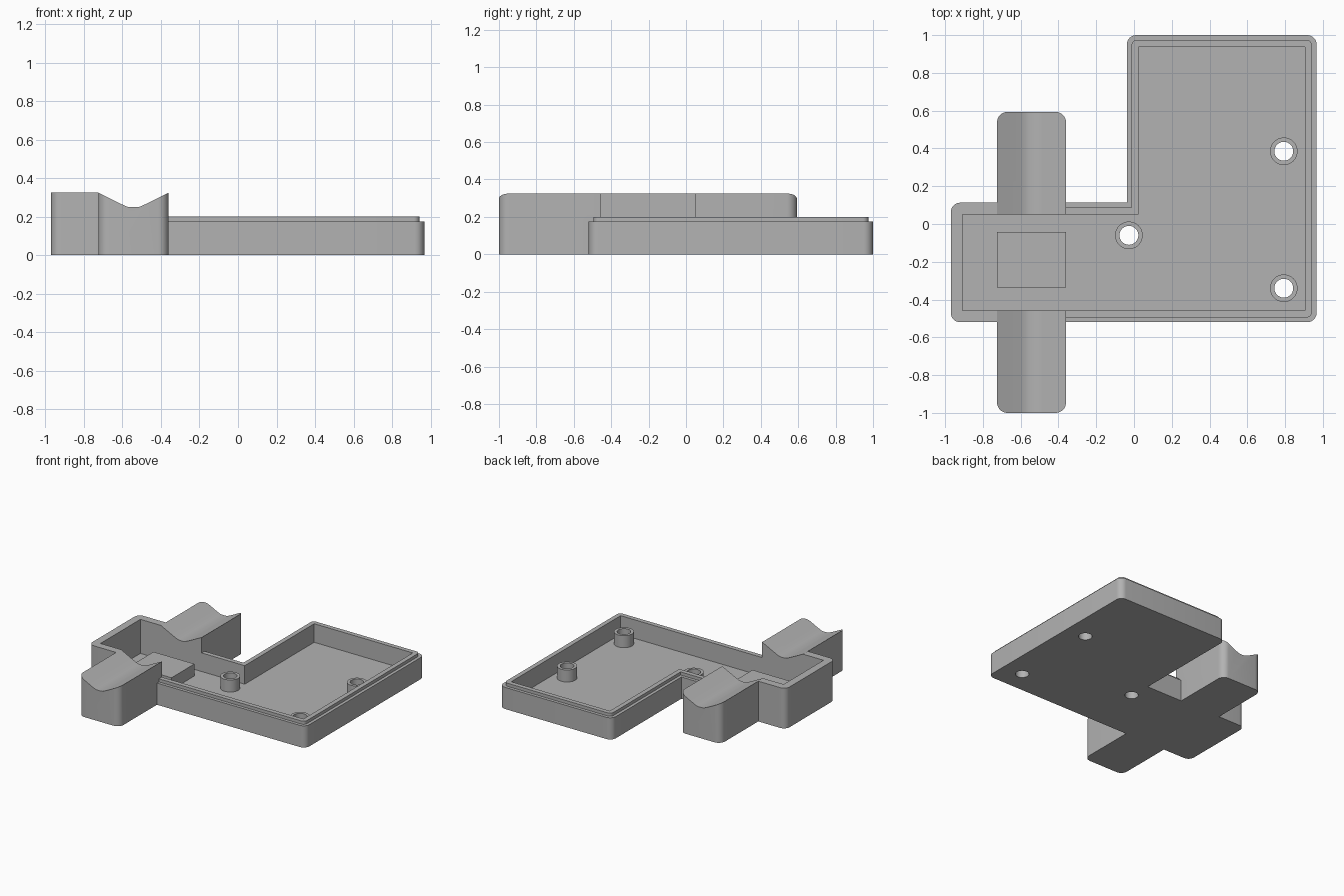
import bpy, bmesh, math
from mathutils import Vector

if "Cube" in bpy.data.objects:
    bpy.data.objects.remove(bpy.data.objects["Cube"], do_unlink=True)

grey = bpy.data.materials.new("plain grey plastic")
grey.use_nodes = True
grey.diffuse_color = (0.45, 0.45, 0.45, 1)
grey.node_tree.nodes["Principled BSDF"].inputs["Base Color"].default_value = (0.45, 0.45, 0.45, 1)


def rounded(corners, steps=8):
    """Outline from right-angled (x, y, radius) corners."""
    out = []
    for i, (x, y, r) in enumerate(corners):
        p = Vector((x, y))
        if r == 0:
            out.append(p)
            continue
        a = (Vector(corners[i - 1][:2]) - p).normalized()
        b = (Vector(corners[(i + 1) % len(corners)][:2]) - p).normalized()
        for k in range(steps + 1):
            t = math.pi / 2 * k / steps
            out.append(p + r * (a + b - b * math.cos(t) - a * math.sin(t)))
    return out


def prism(name, outline, low, high, along_y=False):
    """Extrude a plan outline up z, or an x-z profile along y."""
    bm = bmesh.new()
    place = (lambda p: (p[0], low, p[1])) if along_y else (lambda p: (p[0], p[1], low))
    face = bm.faces.new([bm.verts.new(place(p)) for p in outline])
    new = bmesh.ops.extrude_face_region(bm, geom=[face])["geom"]
    step = Vector((0, high - low, 0)) if along_y else Vector((0, 0, high - low))
    bmesh.ops.translate(bm, verts=[v for v in new if isinstance(v, bmesh.types.BMVert)], vec=step)
    bmesh.ops.recalc_face_normals(bm, faces=bm.faces)
    mesh = bpy.data.meshes.new(name)
    bm.to_mesh(mesh)
    bm.free()
    mesh.materials.append(grey)
    obj = bpy.data.objects.new(name, mesh)
    bpy.context.collection.objects.link(obj)
    return obj


def activate(obj):
    bpy.ops.object.select_all(action="DESELECT")
    obj.select_set(True)
    bpy.context.view_layer.objects.active = obj


def combine(target, tool, operation):
    tool.hide_render = True
    activate(target)
    mod = target.modifiers.new(operation, "BOOLEAN")
    mod.operation, mod.object, mod.solver = operation, tool, "EXACT"
    bpy.ops.object.modifier_apply(modifier=mod.name)
    bpy.data.objects.remove(tool, do_unlink=True)


def ell(inset, r):
    """L-shaped plan, moved inwards by inset."""
    left, right, front, back = -0.97 + inset, 0.967 - inset, -0.52 + inset, 1 - inset
    nook_x, nook_y = -0.038 + inset, 0.113 - inset
    return rounded([(left, front, r), (right, front, r), (right, back, r),
                    (nook_x, back, r), (nook_x, nook_y, 0), (left, nook_y, r)])


def circle(x, y, r, n=40):
    return [(x + r * math.cos(math.tau * k / n), y + r * math.sin(math.tau * k / n)) for k in range(n)]


FLOOR, POST_TOP = 0.05, 0.147
LEFT, RIGHT = -0.725, -0.36      # cradle sides

# tray walls with the stepped lip
tray = prism("tray", ell(0, 0.05), 0, 0.175)
combine(tray, prism("lip", ell(0.025, 0.03), 0.02, 0.2), "UNION")

# tall end box with the two cradle arms
r = 0.055
tall = rounded([(-0.97, -0.52, 0.05), (LEFT, -0.52, 0), (LEFT, -1, r), (RIGHT, -1, r),
                (RIGHT, 0.593, r), (LEFT, 0.593, r), (LEFT, 0.113, 0), (-0.97, 0.113, 0.05)])
combine(tray, prism("tall_end", tall, 0, 0.325), "UNION")

# shallow V groove along the cradle
mid = (LEFT + RIGHT) / 2
half = [(RIGHT - mid, 0.325), (0.06, 0.264), (0.033, 0.252), (0.012, 0.249)]
groove = [(mid - x, z) for x, z in half] + [(mid + x, z) for x, z in reversed(half)]
groove += [(RIGHT, 0.5), (LEFT, 0.5)]
combine(tray, prism("groove_cutter", groove, -1.2, 0.8, along_y=True), "DIFFERENCE")

# sharp-cornered inside
combine(tray, prism("cavity_cutter", ell(0.062, 0), FLOOR, 0.6), "DIFFERENCE")

# raised pad between the cradle arms
pad = [(LEFT, -0.335), (RIGHT, -0.335), (RIGHT, -0.042), (LEFT, -0.042)]
prism("raised_pad", pad, FLOOR, POST_TOP)

# hollow screw posts, open through the floor
posts = []
for x, y in [(-0.027, -0.06), (0.793, 0.385), (0.793, -0.34)]:
    combine(tray, prism("hole_cutter", circle(x, y, 0.05), -0.1, 0.3), "DIFFERENCE")
    post = prism("screw_post", circle(x, y, 0.073), FLOOR, POST_TOP)
    combine(post, prism("bore_cutter", circle(x, y, 0.05), -0.1, 0.3), "DIFFERENCE")
    posts.append(post)

for obj in [tray] + posts:
    activate(obj)
    bpy.ops.object.shade_smooth_by_angle(angle=math.radians(25))
